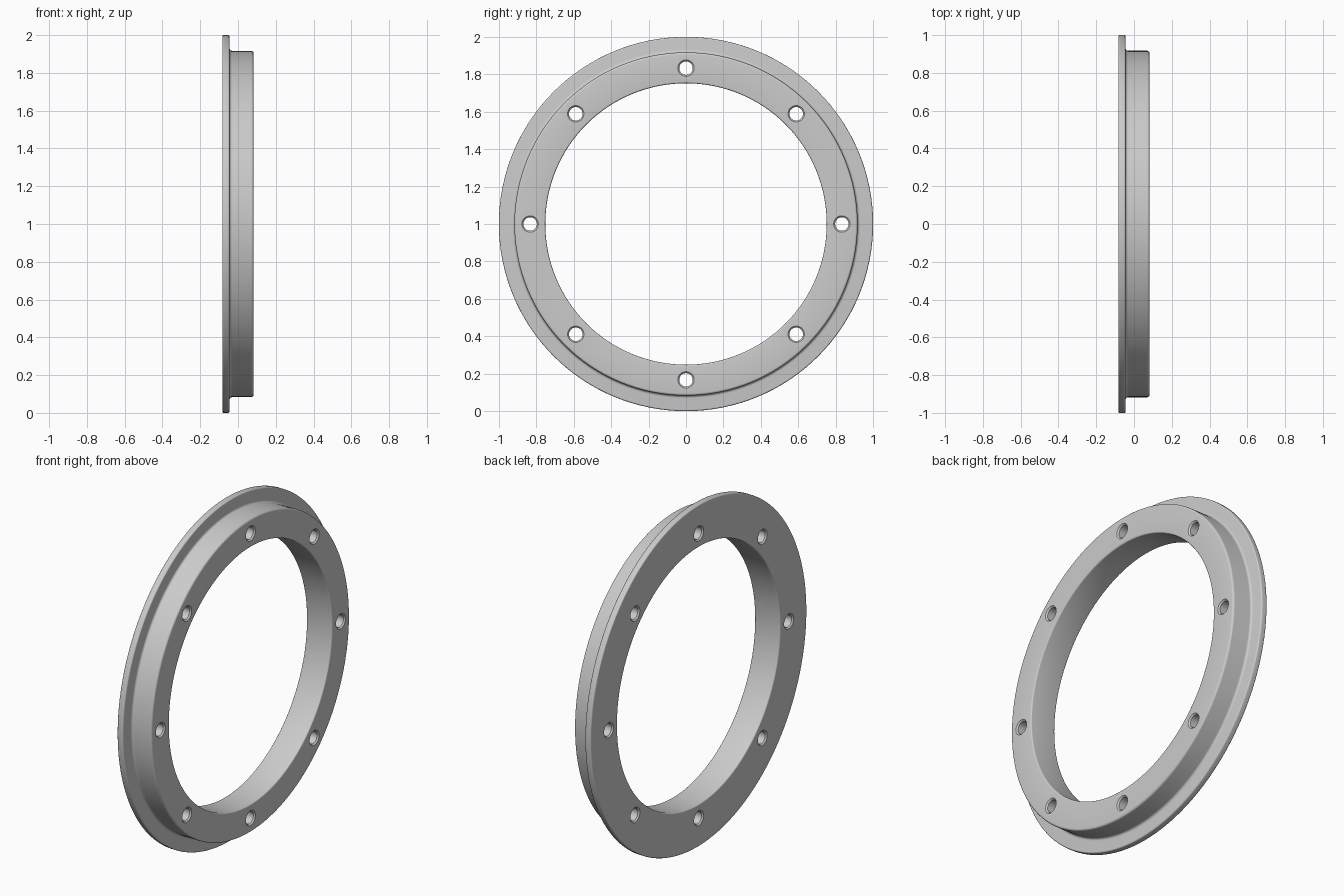
import bpy, bmesh, math
from mathutils import Matrix, Vector

cube = bpy.data.objects.get("Cube")
if cube:
    bpy.data.objects.remove(cube, do_unlink=True)

# One satin grey for the whole ring
grey = bpy.data.materials.new("light grey")
grey.use_nodes = True
colour = (0.6, 0.6, 0.6, 1)
grey.diffuse_color = colour
grey.node_tree.nodes["Principled BSDF"].inputs["Base Color"].default_value = colour


def rounded(corners, steps=5):
    """Closed (x, radius) outline with each (x, radius, fillet) corner rounded."""
    pts = []
    for i, (x, r, f) in enumerate(corners):
        c = Vector((x, r))
        a = Vector(corners[i - 1][:2])
        b = Vector(corners[(i + 1) % len(corners)][:2])
        u, v = (a - c).normalized() * f, (b - c).normalized() * f
        for k in range(steps + 1):
            t = k / steps * math.pi / 2
            pts.append(c + u * (1 - math.sin(t)) + v * (1 - math.cos(t)))
    return pts


def lathe(name, outline, segments):
    """Spin a closed (x, radius) outline around the x axis."""
    bm = bmesh.new()
    verts = [bm.verts.new((x, 0, r)) for x, r in outline]
    edges = [bm.edges.new((verts[i - 1], verts[i])) for i in range(len(verts))]
    bmesh.ops.spin(bm, geom=verts + edges, cent=(0, 0, 0), axis=(1, 0, 0),
                   angle=math.tau, steps=segments, use_merge=True)
    bmesh.ops.remove_doubles(bm, verts=bm.verts, dist=0.0001)
    bmesh.ops.recalc_face_normals(bm, faces=bm.faces)
    mesh = bpy.data.meshes.new(name)
    bm.to_mesh(mesh)
    bm.free()
    mesh.materials.append(grey)
    obj = bpy.data.objects.new(name, mesh)
    bpy.context.collection.objects.link(obj)
    return obj


# Flanged ring: thin wide rim on the right, thicker body on the left
back, step, face = -0.083, -0.045, 0.082
bore, body, rim = 0.752, 0.917, 1.0
ring = lathe("flanged_ring", rounded([
    (back, bore, 0.008), (back, rim, 0.008), (step, rim, 0.008),
    (step, body, 0.014), (face, body, 0.012), (face, bore, 0.008)]), 128)
ring.location.z = 1

# Eight bolt holes with slightly flared mouths
flare, hole = 0.008, 0.036
cutter = lathe("bolt_hole_cutter", [
    (back - flare, 0), (back - flare, hole + 2 * flare), (back + flare, hole),
    (face - flare, hole), (face + flare, hole + 2 * flare), (face + flare, 0)], 32)
bm = bmesh.new()
for i in range(8):
    turn = Matrix.Rotation(i * math.tau / 8, 4, 'X')
    start = len(bm.verts)
    bm.from_mesh(cutter.data)
    bm.verts.ensure_lookup_table()
    bmesh.ops.transform(bm, verts=bm.verts[start:],
                        matrix=turn @ Matrix.Translation((0, 0, 0.833)))
bm.to_mesh(cutter.data)
bm.free()
cutter.location.z = 1

bpy.context.view_layer.update()
cut = ring.modifiers.new("bolt_holes", 'BOOLEAN')
cut.operation = 'DIFFERENCE'
cut.solver = 'EXACT'
cut.object = cutter
bpy.context.view_layer.objects.active = ring
ring.select_set(True)
bpy.ops.object.modifier_apply(modifier=cut.name)
bpy.data.objects.remove(cutter, do_unlink=True)
bpy.ops.object.shade_smooth_by_angle(angle=math.radians(30))
